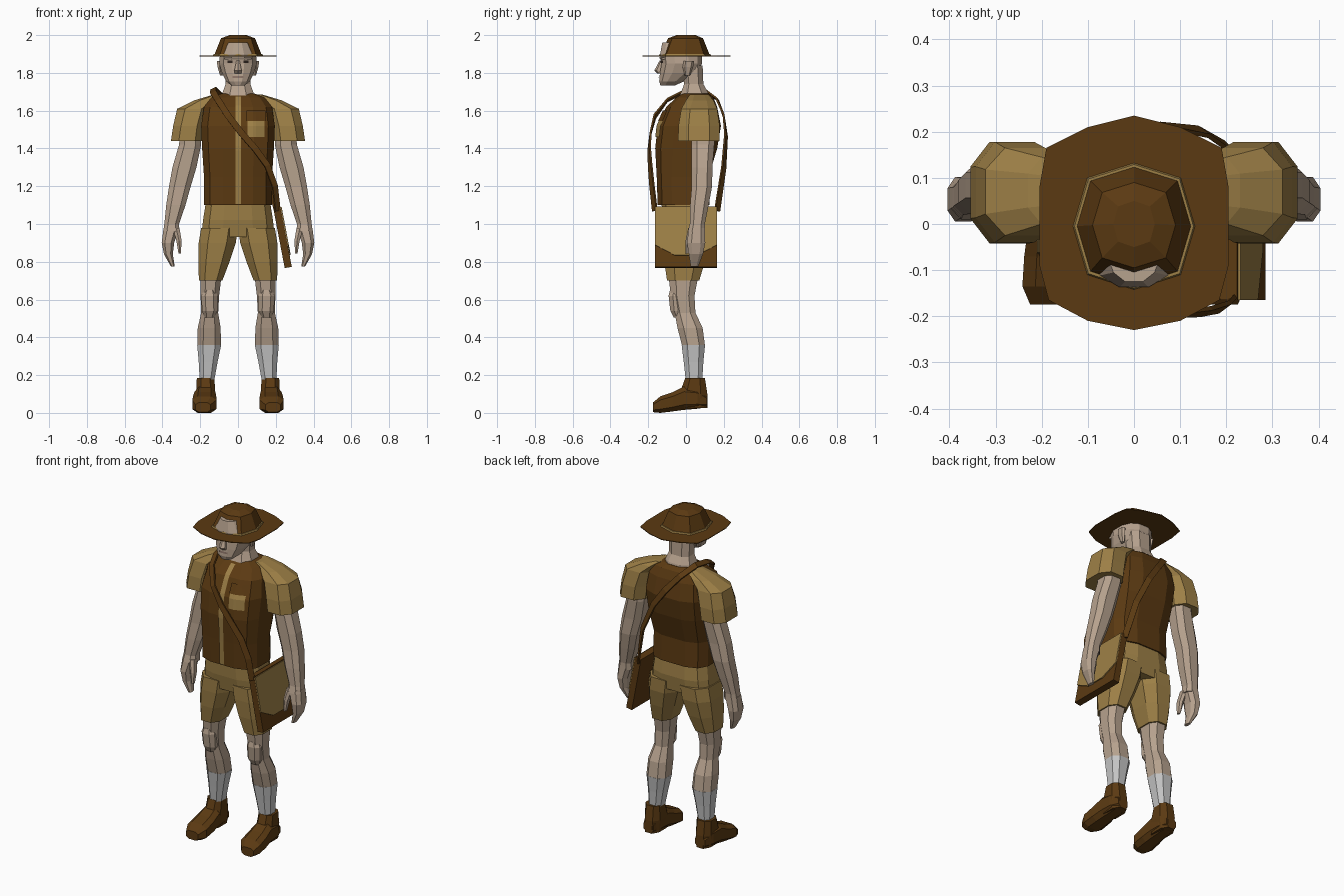
import bpy, bmesh, math
from mathutils import Vector
from mathutils.bvhtree import BVHTree


def material(name, rgb):
    m = bpy.data.materials.new(name)
    m.diffuse_color = (*rgb, 1)
    return m


BROWN = material("dark brown", (0.105, 0.042, 0.006))
TAN = material("khaki tan", (0.34, 0.215, 0.062))
SKIN = material("skin", (0.47, 0.36, 0.27))
SOCK = material("sock grey", (0.55, 0.55, 0.55))
DARK = material("eye dark", (0.03, 0.02, 0.015))
LIP = material("lip", (0.27, 0.18, 0.14))


def finish(name, bm, mat):
    bmesh.ops.recalc_face_normals(bm, faces=bm.faces[:])
    me = bpy.data.meshes.new(name)
    bm.to_mesh(me)
    bm.free()
    me.materials.append(mat)
    ob = bpy.data.objects.new(name, me)
    bpy.context.collection.objects.link(ob)
    return ob


def loft(name, rings, mat, n=8, power=2.6, axis='z', side=1, flat=True):
    """Rings are (t, a0, a1, b0, b1): rounded boxes stacked along an axis."""
    bm = bmesh.new()
    unit = []
    for i in range(n):
        a = 2 * math.pi * (i + (0.5 if flat else 0)) / n
        unit.append([math.copysign(abs(f) ** (2 / power), f)
                     for f in (math.cos(a), math.sin(a))])
    k = max(u[0] for u in unit)
    loops = []
    for t, a0, a1, b0, b1 in rings:
        loop = []
        for u, v in unit:
            x = side * ((a0 + a1) / 2 + (a1 - a0) / 2 * u / k)
            w = (b0 + b1) / 2 + (b1 - b0) / 2 * v / k
            loop.append(bm.verts.new((x, w, t) if axis == 'z' else (x, t, w)))
        loops.append(loop)
    for lo, hi in zip(loops, loops[1:]):
        for i in range(n):
            j = (i + 1) % n
            bm.faces.new((lo[i], lo[j], hi[j], hi[i]))
    bm.faces.new(loops[0])
    bm.faces.new(loops[-1])
    return finish(name, bm, mat)


def pair(name, *args, **kw):
    for label, s in (("left", 1), ("right", -1)):
        loft(label + "_" + name, *args, side=s, **kw)


def patch(name, target, x0, x1, z0, z1, mat, off=0.006, nx=6, nz=6):
    """Thin plate laid on the front of a target surface."""
    me = target.data
    tree = BVHTree.FromPolygons([v.co for v in me.vertices],
                                [p.vertices[:] for p in me.polygons])
    bm = bmesh.new()
    grid = []
    for j in range(nz + 1):
        row = []
        for i in range(nx + 1):
            x, z = x0 + (x1 - x0) * i / nx, z0 + (z1 - z0) * j / nz
            hit = tree.ray_cast(Vector((x, -1, z)), Vector((0, 1, 0)))[0]
            row.append(bm.verts.new((x, (hit.y if hit else 0) - off, z)))
        grid.append(row)
    for r0, r1 in zip(grid, grid[1:]):
        for i in range(nx):
            bm.faces.new((r0[i], r0[i + 1], r1[i + 1], r1[i]))
    return finish(name, bm, mat)


def plate(name, pts, mat, thick):
    bm = bmesh.new()
    bm.faces.new([bm.verts.new(p) for p in pts])
    ob = finish(name, bm, mat)
    mod = ob.modifiers.new("thickness", 'SOLIDIFY')
    mod.thickness, mod.offset = thick, 0
    return ob


# hat: flat brim, crown and band
half = [(0, .235), (.1, .21), (.19, .165), (.205, .08), (.205, -.09), (.185, -.165), (.1, -.21), (0, -.23)]
rim = half + [(-x, y) for x, y in half[-2:0:-1]]
plate("hat_brim", [(x, y, 1.89) for x, y in rim], BROWN, .004)
loft("hat_crown", [(1.888, -.128, .128, -.138, .128), (1.983, -.09, .09, -.095, .09),
                   (2.0, -.045, .045, -.05, .05)], BROWN, flat=False)
loft("hat_band", [(1.89, -.133, .133, -.143, .133), (1.9, -.129, .129, -.139, .129)], TAN, flat=False)

# head, with the forehead showing through the crown
head = loft("head", [(1.733, -.035, .035, -.135, -.06), (1.755, -.062, .062, -.142, -.01),
                     (1.80, -.085, .085, -.138, .06), (1.85, -.1, .1, -.13, .085),
                     (1.9, -.095, .095, -.137, .085), (1.962, -.058, .058, -.125, .05)],
            SKIN, n=12, power=2.4)
loft("neck", [(1.64, -.1, .1, -.05, .13), (1.70, -.08, .08, -.025, .115),
              (1.74, -.066, .066, -.01, .092), (1.84, -.07, .07, -.02, .088)], SKIN)
loft("nose", [(1.797, -.018, .018, -.15, -.11), (1.812, -.02, .02, -.165, -.11),
              (1.865, -.008, .008, -.138, -.11)], SKIN, n=6)
pair("ear", [(1.785, .08, .095, -.005, .02), (1.83, .085, .108, -.015, .035),
             (1.862, .088, .112, -.01, .04)], SKIN, n=6)
loft("brow", [(1.87, -.07, .07, -.136, -.09), (1.882, -.072, .072, -.143, -.09)], SKIN)
for s, label in ((1, "left"), (-1, "right")):
    patch(label + "_eye", head, s * .042 - .014, s * .042 + .014, 1.853, 1.865, DARK, .003, 3, 1)
patch("mouth", head, -.028, .028, 1.773, 1.784, LIP, .004, 4, 1)

# vest with its front strip and chest pocket
vest_rows = [(1.10, .18, -.15, .125), (1.25, .18, -.155, .12), (1.40, .19, -.163, .165),
             (1.52, .195, -.15, .185), (1.62, .18, -.105, .165), (1.67, .14, -.05, .145),
             (1.69, .09, -.02, .12)]
vest = loft("vest", [(z, -x, x, y0, y1) for z, x, y0, y1 in vest_rows], BROWN, n=12, power=3.2)
patch("front_strip", vest, -.013, .016, 1.105, 1.675, TAN, .006, 2, 24)
patch("pocket", vest, .05, .14, 1.46, 1.55, TAN)
patch("pocket_flap", vest, .045, .145, 1.545, 1.60, BROWN, .009)

# sleeves, arms and hands
pair("sleeve", [(1.44, .185, .355, -.042, .178), (1.52, .175, .343, -.04, .178),
                (1.61, .15, .322, -.025, .165), (1.655, .11, .23, 0, .145),
                (1.685, .085, .13, .02, .12)], TAN)
pair("arm", [(1.56, .2, .3, .03, .15), (1.42, .195, .312, .03, .15), (1.3, .22, .347, .03, .14),
             (1.2, .25, .365, .03, .138), (1.1, .278, .38, .022, .12), (1.0, .312, .39, .02, .1),
             (.96, .31, .396, .01, .1)], SKIN)
pair("hand", [(.98, .312, .394, .015, .1), (.90, .338, .404, .005, .102),
              (.84, .345, .392, .015, .09), (.775, .335, .355, .025, .065)], SKIN)
pair("thumb", [(.98, .31, .345, .015, .06), (.91, .298, .326, .0, .04),
               (.845, .303, .315, .0, .025)], SKIN, n=6)

# shorts
loft("shorts_hips", [(1.13, -.168, .168, -.13, .115), (1.02, -.185, .185, -.125, .125),
                     (.93, -.195, .195, -.11, .115)], TAN, n=12, power=3)
pair("shorts_leg", [(.98, .0, .195, -.122, .125), (.90, .012, .208, -.122, .122),
                    (.80, .045, .21, -.115, .1), (.70, .083, .207, -.1, .07)], TAN)

# legs, knees and socks
pair("leg", [(.72, .088, .2, -.092, .064), (.62, .1, .198, -.08, .045), (.53, .105, .195, -.06, .05),
             (.45, .092, .213, -.045, .088), (.36, .09, .215, -.022, .1)], SKIN)
pair("kneecap", [(.505, .125, .178, -.065, 0), (.54, .108, .19, -.083, 0),
                 (.62, .108, .195, -.092, 0), (.65, .12, .18, -.085, 0)], SKIN)
pair("sock", [(.36, .089, .216, -.023, .101), (.27, .108, .208, -.012, .092),
              (.16, .128, .202, 0, .085)], SOCK)

# boots: ankle shaft plus foot
pair("boot_shaft", [(.025, .128, .215, -.04, .113), (.10, .12, .222, -.035, .113),
                    (.185, .125, .218, -.004, .1)], BROWN)
pair("boot_foot", [(.112, .14, .205, .03, .09), (.06, .123, .225, .022, .13), (-.01, .12, .23, .016, .14),
                   (-.07, .115, .238, .008, .11), (-.135, .115, .242, 0, .088),
                   (-.175, .145, .225, .004, .055)], BROWN, axis='y', power=3)

# shoulder bag: slanted slab with a flap on its outer side
bag = plate("bag", [(.205, -.165, 1.09), (.205, .165, 1.09), (.266, .165, .77), (.266, -.165, .77)], BROWN, .038)
flap = [(-.165, 1.09), (.165, 1.09), (.165, .89), (.06, .835), (-.06, .835), (-.165, .89)]
plate("bag_flap", [(.228 + (1.09 - z) * .19, y, z) for y, z in flap], TAN, .006)

# strap: ribbon over the right shoulder and down to both ends of the bag
path = [(.21, -.165, 1.07), (.195, -.18, 1.2), (.155, -.19, 1.31), (.09, -.195, 1.4), (.02, -.188, 1.48),
        (-.05, -.165, 1.57), (-.105, -.1, 1.655), (-.13, -.02, 1.695), (-.13, .09, 1.715),
        (-.075, .165, 1.66), (0, .2, 1.57), (.07, .212, 1.47), (.15, .2, 1.3), (.205, .165, 1.07)]
path = [Vector(p) for p in path]
core = Vector((.02, .03, 1.38))
bm = bmesh.new()
rows = []
for i, p in enumerate(path):
    tangent = path[min(i + 1, len(path) - 1)] - path[max(i - 1, 0)]
    out = p - core
    out.z *= 0.3 if p.z < 1.6 else 1
    across = tangent.cross(out).normalized() * .017
    rows.append((bm.verts.new(p - across), bm.verts.new(p + across)))
for a, b in zip(rows, rows[1:]):
    bm.faces.new((a[0], a[1], b[1], b[0]))
strap = finish("bag_strap", bm, BROWN)
mod = strap.modifiers.new("thickness", 'SOLIDIFY')
mod.thickness, mod.offset = .01, 0
